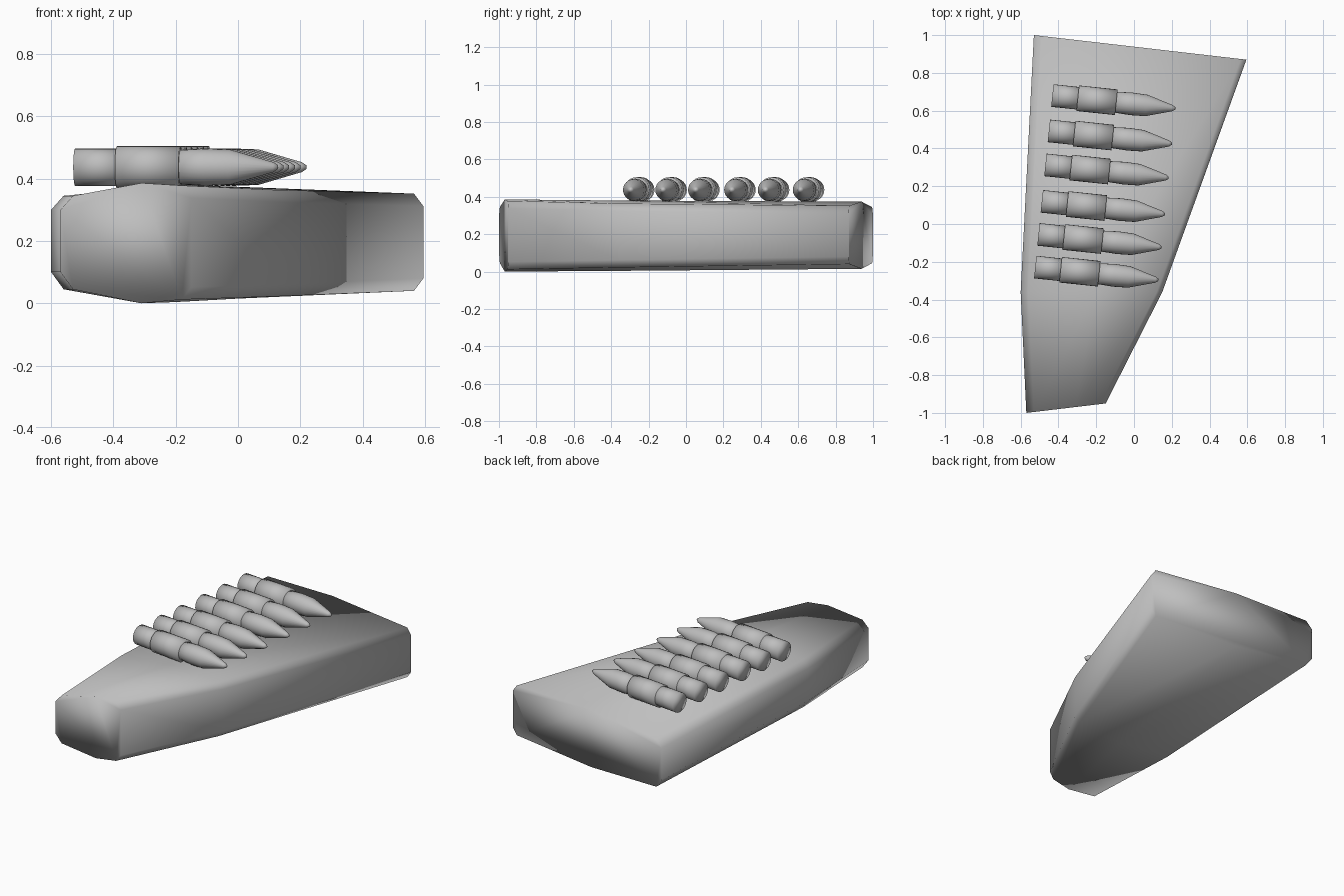
import bpy, bmesh, math
from mathutils import Matrix

cube = bpy.data.objects.get("Cube")
if cube:
    bpy.data.objects.remove(cube, do_unlink=True)

grey = bpy.data.materials.new("plain grey")
grey.use_nodes = True
colour = (0.52, 0.52, 0.52, 1)
grey.diffuse_color = colour
grey.node_tree.nodes["Principled BSDF"].inputs["Base Color"].default_value = colour


def finish(name, bm, matrix=None):
    """Turn a bmesh into a smooth shaded grey object."""
    bmesh.ops.recalc_face_normals(bm, faces=bm.faces)
    for face in bm.faces:
        face.smooth = True
    mesh = bpy.data.meshes.new(name)
    bm.to_mesh(mesh)
    bm.free()
    mesh.materials.append(grey)
    obj = bpy.data.objects.new(name, mesh)
    bpy.context.collection.objects.link(obj)
    if matrix:
        obj.matrix_world = matrix
    return obj


def skin(bm, rings):
    """Bridge rings of vertices and cap both ends."""
    loops = [[bm.verts.new(p) for p in ring] for ring in rings]
    n = len(loops[0])
    for a, b in zip(loops, loops[1:]):
        for i in range(n):
            j = (i + 1) % n
            bm.faces.new((a[i], a[j], b[j], b[i]))
    bm.faces.new(loops[0])
    bm.faces.new(loops[-1])


def body_ring(left, right, ridge, top, top_right, low_right, bottom):
    """Chamfered cross-section between a left and a right plan point."""
    (xl, yl), (xr, yr) = left, right
    section = [
        (xl, 0.10), (xl, 0.30), (xl + 0.04, 0.345), (ridge, top),
        (xr - 0.03, top_right), (xr, top_right - 0.04),
        (xr, low_right + 0.04), (xr - 0.03, low_right),
        (ridge, bottom), (xl + 0.04, 0.045),
    ]
    return [(x, yl + (yr - yl) * (x - xl) / (xr - xl), z) for x, z in section]


# Tapered wedge body, narrow at the front
bm = bmesh.new()
skin(bm, [
    body_ring((-0.57, -1.0), (-0.15, -0.95), -0.31, 0.386, 0.378, 0.012, 0.0),
    body_ring((-0.60, -0.36), (0.15, -0.36), -0.20, 0.38, 0.364, 0.022, 0.004),
    body_ring((-0.53, 1.0), (0.595, 0.87), 0.0, 0.374, 0.352, 0.04, 0.015),
])
finish("wedge_body", bm)


def turned(name, profile, matrix, sides=24):
    """Closed solid turned about local x from (x, radius) pairs."""
    bm = bmesh.new()
    steps = [math.tau * i / sides for i in range(sides)]
    skin(bm, [[(x, r * math.cos(a), r * math.sin(a)) for a in steps]
              for x, r in profile])
    return finish(name, bm, matrix)


# Row of six pointed rods, each a stem, a collar and a nose
parts = {
    "rod_stem": [(0, 0.06), (0.16, 0.06)],
    "rod_collar": [(0.135, 0.068), (0.34, 0.068)],
    "rod_nose": [(0.33, 0.055), (0.42, 0.06), (0.50, 0.057),
                 (0.64, 0.016), (0.655, 0.006)],
}
row_y = [0.68, 0.493, 0.313, 0.12, -0.055, -0.228]
for i, y in enumerate(row_y):
    x = -0.432 - 0.1 * (row_y[0] - y)
    place = Matrix.Translation((x, y, 0.437)) @ Matrix.Rotation(math.radians(-6), 4, "Z")
    for name, profile in parts.items():
        turned(f"{name}_{i + 1}", profile, place)
